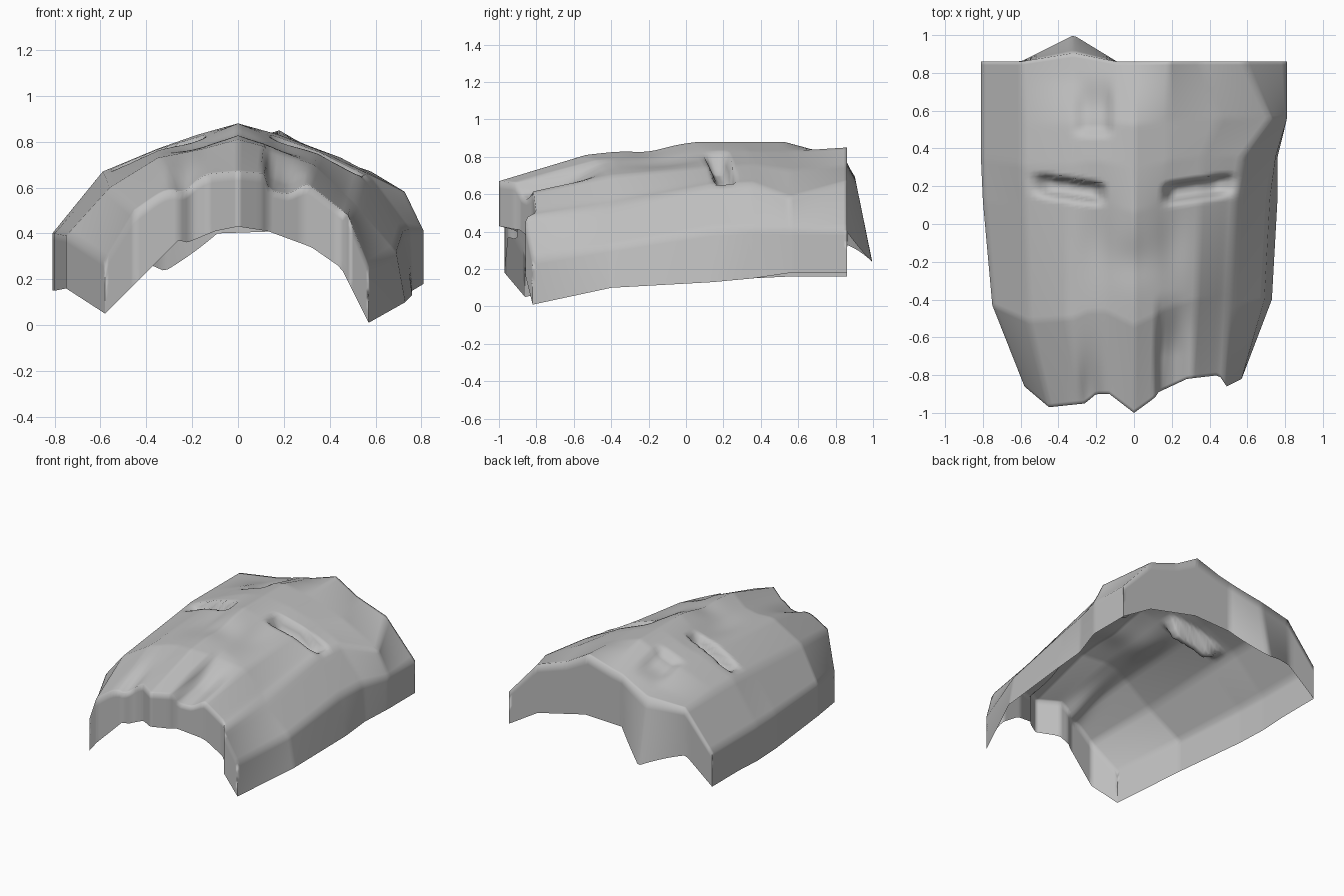
import bpy, bmesh, math

cube = bpy.data.objects.get("Cube")
if cube:
    bpy.data.objects.remove(cube)

# Cross-sections (x, z) from the right lower edge over the crown to the left one,
# chin first and forehead last
SECTIONS = [
    [(-.58, .05), (-.58, .28), (-.45, .5), (-.28, .62), (-.13, .66), (0, .67),
     (.13, .66), (.3, .62), (.48, .48), (.57, .25), (.57, .01)],
    [(-.75, .16), (-.75, .39), (-.56, .6), (-.35, .73), (-.15, .77), (0, .81),
     (.15, .77), (.33, .7), (.5, .54), (.69, .32), (.73, .1)],
    [(-.8, .15), (-.8, .4), (-.58, .65), (-.35, .76), (-.15, .82), (0, .88),
     (.15, .82), (.35, .75), (.53, .65), (.72, .41), (.76, .13)],
    [(-.81, .15), (-.81, .4), (-.59, .67), (-.35, .77), (-.18, .83), (0, .88),
     (.18, .83), (.36, .76), (.57, .66), (.75, .42), (.76, .15)],
    [(-.81, .16), (-.81, .4), (-.59, .67), (-.35, .76), (-.18, .82), (0, .88),
     (.18, .83), (.45, .73), (.73, .58), (.81, .41), (.81, .18)],
    [(-.81, .16), (-.81, .4), (-.59, .67), (-.35, .72), (-.18, .75), (0, .79),
     (.18, .85), (.35, .75), (.58, .67), (.81, .41), (.81, .18)],
]
STATIONS = [0, .25, .57, .7, .82, 1]

# Chin outline (x, y) and the lower edges (x, z) of the chin and forehead walls
CHIN = [(-.58, -.86), (-.45, -.97), (-.26, -.95), (-.2, -.9), (-.13, -.9), (0, -1),
        (.11, -.92), (.13, -.89), (.28, -.82), (.45, -.8), (.49, -.86), (.57, -.82)]
CHIN_HEM = [(-.58, .05), (-.26, .37), (-.22, .36), (-.1, .41), (0, .43), (.13, .41),
            (.32, .34), (.45, .25), (.57, .01)]
BACK_HEM = [(-.81, .16), (-.6, .33), (-.09, .4), (.2, .41), (.58, .32), (.81, .18)]
BACK_Y = .86
SUB, ROWS, WALL = 8, 96, 6


def mix(a, b, f):
    return a + (b - a) * f


def lookup(points, x):
    """Piecewise linear value of a profile."""
    for (xa, va), (xb, vb) in zip(points, points[1:]):
        if x <= xb:
            return mix(va, vb, max(0, (x - xa) / (xb - xa)))
    return points[-1][1]


def ramp(a, b, x):
    f = min(1, max(0, (x - a) / (b - a)))
    return f * f * (3 - 2 * f)


def bump(x, y, cx, cy, rx, ry):
    return math.exp(-((x - cx) / rx) ** 2 - ((y - cy) / ry) ** 2)


def tent(x):
    """Strength of the pointed forehead flap."""
    return lookup([(-.6, 0), (-.32, 1), (-.09, 0)], x)


def section_point(s, t):
    """Point on the plain shell: s runs across, t runs from chin to forehead."""
    xs, zs = [[lookup(list(enumerate(p[axis] for p in sec)), s) for sec in SECTIONS]
              for axis in (0, 1)]
    return (lookup(list(zip(STATIONS, xs)), t),
            mix(lookup(CHIN, xs[0]), BACK_Y, t),
            lookup(list(zip(STATIONS, zs)), t))


def carve(x, y, z):
    """Eye slits, nose, cheek troughs and forehead dent."""
    for side in (-1, 1):
        out = side * x - .17
        lower, upper = .09 + .14 * out, .22 + .15 * out
        slit = ramp(-.03, .04, out) * (1 - ramp(.25, .39, out))
        z -= .1 * slit * ramp(lower, lower + .06, y) * (1 - ramp(upper - .03, upper, y))
        z -= .02 * bump(x, y, side * .2, -.1, .08, .2)
    z -= .02 * bump(x, y, 0, -.2, .12, .12)
    z -= .07 * ramp(.11, .14, x) * (1 - ramp(.2, .32, x)) * (1 - ramp(-.7, -.35, y))
    z -= .05 * bump(x, y, -.24, -.95, .06, .22)
    dent = ramp(-.34, -.24, x) * (1 - ramp(-.16, -.1, x))
    z -= .04 * dent * ramp(.45, .52, y) * (1 - ramp(.6, .8, y))
    return z - .035 * tent(x) * ramp(.5, BACK_Y, y)


def column(s):
    """One strip: chin wall, shell, forehead wall."""
    shell = []
    for r in range(ROWS + 1):
        x, y, z = section_point(s, r / ROWS)
        flap = tent(x) * ramp(.75, BACK_Y, y)
        shell.append((x, y + .045 * flap, carve(x, y, z)))
    fx, fy, fz = shell[0]
    low = min(fz - .002, lookup(CHIN_HEM, fx))
    chin = [(fx, fy, mix(low, fz, k / WALL)) for k in range(WALL)]
    bx, by, bz = shell[-1]
    k = tent(bx)
    low = min(bz - .002, mix(lookup(BACK_HEM, bx), .235, k))
    back = [(bx, mix(by, BACK_Y + .14 * k, i / WALL), mix(bz, low, i / WALL))
            for i in range(1, WALL + 1)]
    return chin + shell + back


# Mask shell
count = (len(SECTIONS[0]) - 1) * SUB
bm = bmesh.new()
grid = [[bm.verts.new(p) for p in column(i / SUB)] for i in range(count + 1)]
for a, b in zip(grid, grid[1:]):
    for j in range(len(a) - 1):
        bm.faces.new((a[j], b[j], b[j + 1], a[j + 1]))
bmesh.ops.remove_doubles(bm, verts=bm.verts, dist=.0005)
mesh = bpy.data.meshes.new("mask_shell")
bm.to_mesh(mesh)
bm.free()
shell = bpy.data.objects.new("mask_shell", mesh)
bpy.context.collection.objects.link(shell)

# Plain grey finish
grey = bpy.data.materials.new("stone grey")
grey.use_nodes = True
grey.diffuse_color = (.52, .52, .52, 1)
grey.node_tree.nodes["Principled BSDF"].inputs["Base Color"].default_value = grey.diffuse_color
mesh.materials.append(grey)

bpy.ops.object.select_all(action="DESELECT")
shell.select_set(True)
bpy.context.view_layer.objects.active = shell
bpy.ops.object.shade_smooth_by_angle(angle=math.radians(100))
